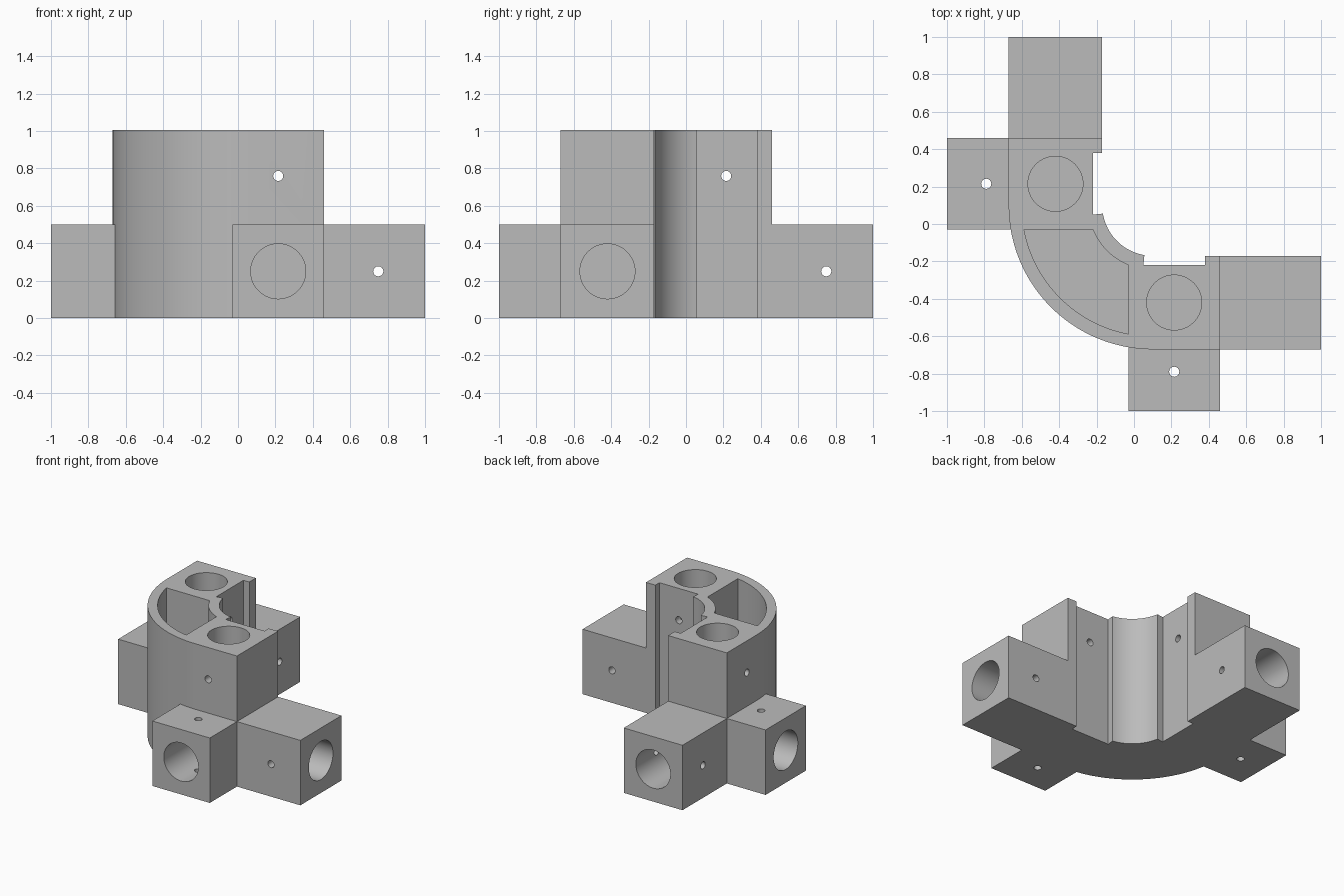
import bpy, bmesh
from math import sin, cos, atan2, pi
from mathutils import Matrix

cube = bpy.data.objects.get("Cube")
if cube:
    bpy.data.objects.remove(cube)

TOP, ARM = 1.005, 0.5          # tower and arm heights
LO, HI = -0.03, 0.46           # extent of each tower along the curve
OUT, INN = -0.67, -0.17        # outer and inner walls
MID, SIDE = 0.215, -0.42       # bore centres
C = 0.1                        # centre of the curved wall

grey = bpy.data.materials.new("plain grey")
grey.use_nodes = True
grey.diffuse_color = (0.5, 0.5, 0.5, 1)
grey.node_tree.nodes["Principled BSDF"].inputs["Base Color"].default_value = (0.5, 0.5, 0.5, 1)


def finish(name, bm):
    bmesh.ops.recalc_face_normals(bm, faces=bm.faces)
    mesh = bpy.data.meshes.new(name)
    bm.to_mesh(mesh)
    bm.free()
    mesh.materials.append(grey)
    obj = bpy.data.objects.new(name, mesh)
    bpy.context.collection.objects.link(obj)
    return obj


def prism(name, points, z0, z1):
    bm = bmesh.new()
    face = bm.faces.new([bm.verts.new((x, y, z0)) for x, y in points])
    ext = bmesh.ops.extrude_face_region(bm, geom=[face])
    verts = [v for v in ext["geom"] if isinstance(v, bmesh.types.BMVert)]
    bmesh.ops.translate(bm, verts=verts, vec=(0, 0, z1 - z0))
    return finish(name, bm)


def swap(p, flip):
    return (p[1], p[0], p[2]) if flip else p


def box(name, x0, x1, y0, y1, flip):
    pts = [(x0, y0), (x1, y0), (x1, y1), (x0, y1)]
    return prism(name, [(y, x) if flip else (x, y) for x, y in pts], 0, ARM)


def rod(name, start, end, radius, flip, sides):
    a, b = swap(start, flip), swap(end, flip)
    axis = max(range(3), key=lambda i: abs(b[i] - a[i]))
    length = abs(b[axis] - a[axis])
    turn = (Matrix.Rotation(pi / 2, 4, 'Y'), Matrix.Rotation(pi / 2, 4, 'X'), Matrix())[axis]
    centre = [(p + q) / 2 for p, q in zip(a, b)]
    bm = bmesh.new()
    bmesh.ops.create_cone(bm, cap_ends=True, segments=sides, radius1=radius, radius2=radius,
                          depth=length, matrix=Matrix.Translation(centre) @ turn)
    return finish(name, bm)


def arc(radius, x0, y0, x1, y1, steps):
    """Arc around the curve centre between the directions of two points."""
    a, b = atan2(y0 - C, x0 - C) % (2 * pi), atan2(y1 - C, x1 - C) % (2 * pi)
    angles = [a + (b - a) * i / steps for i in range(steps + 1)]
    return [(C + radius * cos(t), C + radius * sin(t)) for t in angles]


def combine(target, tool, operation):
    mod = target.modifiers.new(operation, 'BOOLEAN')
    mod.operation, mod.solver, mod.object = operation, 'EXACT', tool
    bpy.context.view_layer.objects.active = target
    bpy.ops.object.modifier_apply(modifier=mod.name)
    bpy.data.objects.remove(tool)


# Curved body with two towers, each with a shallow notch on the inner side
half = [(0.05, -0.22), (0.38, -0.22), (0.38, INN), (HI, INN), (HI, OUT)]
outline = arc(C - INN, INN, 0.055, 0.055, INN, 20)
outline += half
outline += arc(C - OUT, C, OUT, OUT, C, 48)
outline += [(y, x) for x, y in reversed(half)]
body = prism("corner_connector", outline, 0, TOP)

# Low arms, mirrored across the diagonal
for flip in (False, True):
    combine(body, box("long_arm", 0.42, 1, OUT, INN, flip), 'UNION')
    combine(body, box("short_arm", LO, HI, -1, -0.63, flip), 'UNION')

# Open pocket between the towers
pocket = arc(0.70, LO, -0.588, -0.588, LO, 32) + [(LO, LO)]
inner = arc(0.345, -0.22, LO, LO, -0.22, 20)
combine(body, prism("pocket_cutter", pocket[:-1] + inner, 0.07, 1.2), 'DIFFERENCE')

# Pipe bores and cross pin holes
BORE, PIN = 0.147, 0.027
for flip in (False, True):
    holes = [
        ((MID, SIDE, 0.52), (MID, SIDE, 1.2), BORE, 64),
        ((0.48, SIDE, 0.25), (1.2, SIDE, 0.25), BORE, 64),
        ((MID, -1.2, 0.25), (MID, -0.6, 0.25), BORE, 64),
        ((MID, -1, 0.76), (MID, 0, 0.76), PIN, 24),
        ((0.75, -1, 0.25), (0.75, 0, 0.25), PIN, 24),
        ((MID, -0.79, -0.1), (MID, -0.79, 0.7), PIN, 24),
    ]
    for start, end, radius, sides in holes:
        combine(body, rod("hole_cutter", start, end, radius, flip, sides), 'DIFFERENCE')

bpy.ops.object.select_all(action='DESELECT')
body.select_set(True)
bpy.context.view_layer.objects.active = body
bpy.ops.object.shade_smooth_by_angle(angle=0.5)
